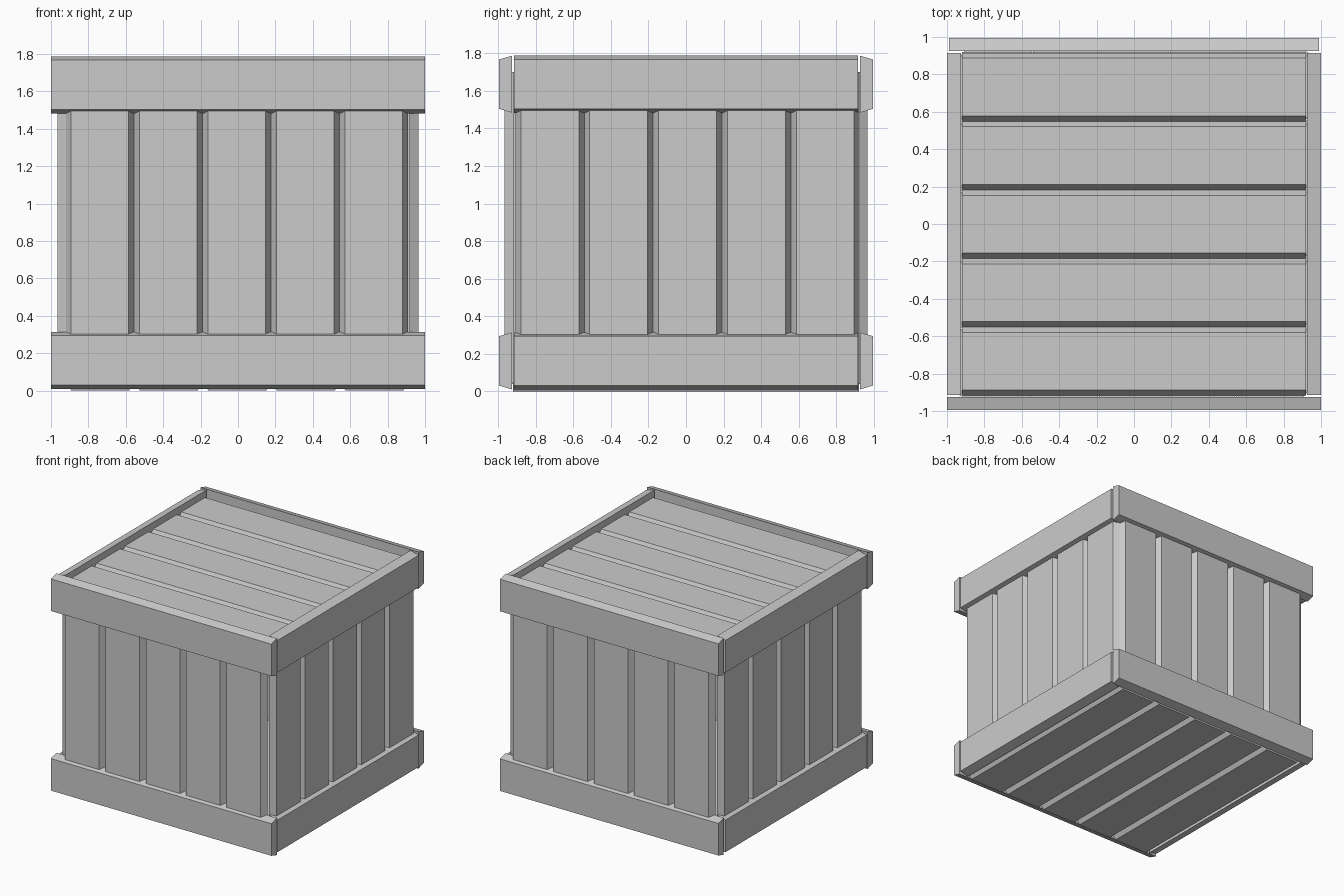
import bpy, bmesh
from mathutils import Vector

if "Cube" in bpy.data.objects:
    bpy.data.objects.remove(bpy.data.objects["Cube"])

X, Y, Z = Vector((1, 0, 0)), Vector((0, 1, 0)), Vector((0, 0, 1))


def prism(name, profile, origin, a, b, along, start, end):
    """Extrude a closed profile (in axes a, b) from start to end."""
    bm = bmesh.new()
    rings = [[bm.verts.new(origin + a * p + b * q + along * t) for p, q in profile]
             for t in (start, end)]
    bm.faces.new(rings[0])
    bm.faces.new(rings[1])
    n = len(profile)
    for i in range(n):
        j = (i + 1) % n
        bm.faces.new((rings[0][i], rings[0][j], rings[1][j], rings[1][i]))
    bmesh.ops.recalc_face_normals(bm, faces=bm.faces)
    mesh = bpy.data.meshes.new(name)
    bm.to_mesh(mesh)
    bm.free()
    bpy.context.collection.objects.link(bpy.data.objects.new(name, mesh))


def panel(name, origin, across, out, along, first, start, end, thick=0.048):
    """Five bevelled planks side by side."""
    pitch, bevel = 0.3665, 0.029
    for i in range(5):
        u0 = first + i * pitch
        u1 = u0 + pitch
        profile = [(u0, 0), (u1, 0), (u1 - bevel, thick), (u0 + bevel, thick)]
        prism(f"{name}_plank_{i + 1}", profile, origin, across, out, along, start, end)


# Wall planks
inner = 0.917
walls = [("front", X, -Y, -0.923), ("right", Y, X, -0.908),
         ("back", -X, Y, -0.923), ("left", -Y, -X, -0.908)]
for name, across, out, first in walls:
    panel(name, out * inner, across, out, Z, first, 0.04, 1.70)

# Lid planks run left to right, floor planks run front to back
panel("lid", Z * 1.69, Y, Z, X, -0.925 + 0.008, -0.92, 0.92, 0.047)
panel("floor", Z * 0.047, X, -Z, Y, -0.92, -0.92, 0.92, 0.047)

# Bands around the top and bottom, with sloped upper and lower edges
for level, z0 in (("bottom", 0.01), ("top", 1.483)):
    for name, across, out, _ in walls:
        long_side = name in ("front", "back")
        half = {"front": 1.0, "back": 0.99}.get(name, 0.915)
        outer = 0.995 if long_side else 1.0
        profile = [(0.925, z0), (outer, z0 + 0.021),
                   (outer, z0 + 0.284), (0.925, z0 + 0.304)]
        prism(f"{level}_{name}_band", profile, Vector(), out, Z, across, -half, half)
